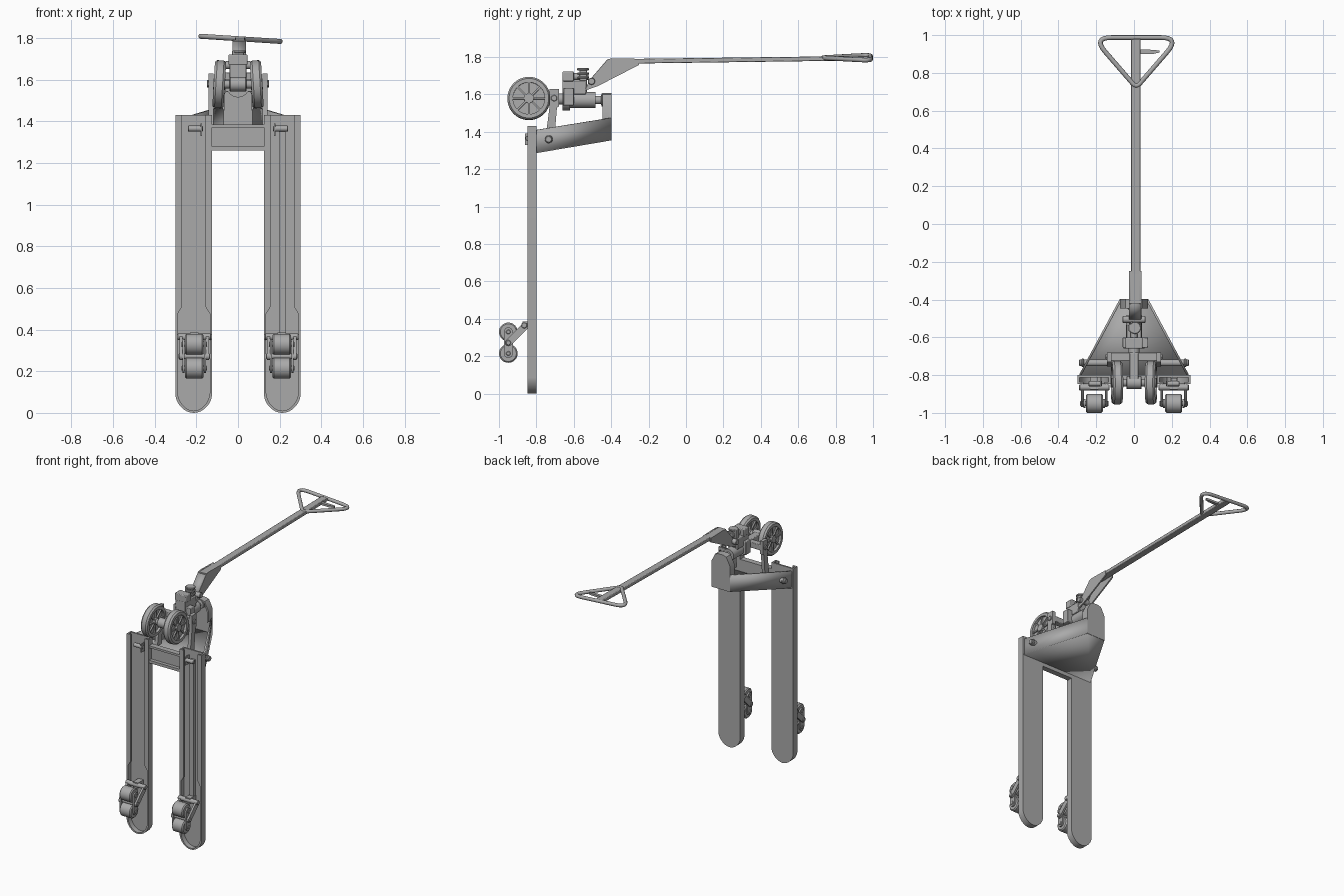
import bpy, bmesh, math
from mathutils import Vector

cube = bpy.data.objects.get("Cube")
if cube:
    bpy.data.objects.remove(cube, do_unlink=True)

steel = bpy.data.materials.new("grey_steel")
steel.use_nodes = True
GREY = (0.4, 0.4, 0.4, 1)
steel.diffuse_color = GREY
steel.node_tree.nodes["Principled BSDF"].inputs["Base Color"].default_value = GREY


def finish(name, bm, loc=(0, 0, 0), rot=(0, 0, 0), bevel=0):
    bmesh.ops.recalc_face_normals(bm, faces=bm.faces)
    me = bpy.data.meshes.new(name)
    bm.to_mesh(me)
    bm.free()
    for p in me.polygons:
        p.use_smooth = True
    me.set_sharp_from_angle(angle=math.radians(32))
    me.materials.append(steel)
    ob = bpy.data.objects.new(name, me)
    ob.location, ob.rotation_euler = loc, rot
    bpy.context.collection.objects.link(ob)
    if bevel:
        mod = ob.modifiers.new("bevel", "BEVEL")
        mod.width, mod.segments = bevel, 2
    return ob


def prism(name, pts, axis, a, b, **kw):
    """Extrude a flat outline along an axis, from a to b."""
    place = {"x": lambda p, t: (t, p[0], p[1]),
             "y": lambda p, t: (p[0], t, p[1]),
             "z": lambda p, t: (p[0], p[1], t)}[axis]
    bm = bmesh.new()
    face = bm.faces.new([bm.verts.new(place(p, a)) for p in pts])
    geo = bmesh.ops.extrude_face_region(bm, geom=[face])["geom"]
    shift = Vector(place((0, 0), b - a))
    bmesh.ops.translate(bm, vec=shift, verts=[v for v in geo if isinstance(v, bmesh.types.BMVert)])
    return finish(name, bm, **kw)


def box(name, x0, x1, y0, y1, z0, z1, **kw):
    return prism(name, [(x0, y0), (x1, y0), (x1, y1), (x0, y1)], "z", z0, z1, **kw)


def lathe(name, profile, loc, axis, segs=32, tilt=0):
    """Spin (radius, position) pairs about an axis through loc."""
    bm = bmesh.new()
    vs = [bm.verts.new((r, 0, h)) for r, h in profile]
    es = [bm.edges.new(pair) for pair in zip(vs, vs[1:])]
    bmesh.ops.spin(bm, geom=vs + es, cent=(0, 0, 0), axis=(0, 0, 1), angle=math.tau, steps=segs)
    bmesh.ops.remove_doubles(bm, verts=bm.verts, dist=1e-5)
    rot = {"x": (0, math.pi / 2 + tilt, 0), "y": (-math.pi / 2, 0, 0), "z": (0, 0, 0)}[axis]
    return finish(name, bm, loc, rot)


def rod(name, r, half, loc, axis, segs=20, c=0.003):
    return lathe(name, [(0, -half), (r - c, -half), (r, c - half), (r, half - c), (r - c, half), (0, half)],
                 loc, axis, segs)


def capsule(p, q, r, n=8):
    """Outline of a round-ended bar from p to q."""
    a = math.atan2(q[1] - p[1], q[0] - p[0])
    pts = []
    for c, start in ((q, a - math.pi / 2), (p, a + math.pi / 2)):
        for i in range(n + 1):
            t = start + math.pi * i / n
            pts.append((c[0] + r * math.cos(t), c[1] + r * math.sin(t)))
    return pts


def sheet(name, pts, thick=0.012):
    bm = bmesh.new()
    bm.faces.new([bm.verts.new(p) for p in pts])
    ob = finish(name, bm)
    mod = ob.modifiers.new("thickness", "SOLIDIFY")
    mod.thickness, mod.offset = thick, 0
    return ob


# Forks: shallow channels with folded lips and rounded tips
HALF = 0.0875
TOP = 1.43
tip = [(HALF * math.cos(t), 0.085 - 0.085 * math.sin(t) ** 1.2)
       for t in (math.pi * i / 16 for i in range(17))]
for s, side in ((-1, "right"), (1, "left")):
    cx = 0.2125 * s
    outline = [(HALF, TOP)] + tip + [(-HALF, TOP)]
    inner = [(x * 0.88, z if z == TOP else z + 0.01) for x, z in outline]
    at = (cx, 0, 0)
    prism(side + "_fork_plate", outline, "y", -0.812, -0.8, loc=at)
    prism(side + "_fork_wall", outline + inner[::-1], "y", -0.847, -0.81, loc=at)
    for e in (-1, 1):
        lip = [(HALF * e, TOP), (0.056 * e, TOP), (0.056 * e, 0.51), (HALF * e, 0.46)]
        prism(side + "_fork_lip", lip, "y", -0.847, -0.837, loc=at)
    # Short pin and collar at the fork top
    rod(side + "_fork_pin", 0.014, 0.036, (0.205 * s, -0.845, 1.365), "x")
    box(side + "_pin_collar", cx - 0.04 * s, cx - 0.033 * s, -0.86, -0.81, 1.33, 1.39)

    # Twin load rollers on a rocking link
    rx = 0.21 * s
    for z in (0.33, 0.215):
        rod(side + "_load_roller", 0.05, 0.045, (rx, -0.95, z), "x", 32, 0.007)
        rod(side + "_roller_axle", 0.012, 0.062, (rx, -0.95, z), "x")
    for e in (-1, 1):
        x = rx + 0.052 * e
        prism(side + "_roller_link", capsule((-0.95, 0.33), (-0.95, 0.215), 0.024), "x", x - 0.005, x + 0.005)
        x = rx + 0.063 * e
        prism(side + "_roller_arm", capsule((-0.95, 0.272), (-0.86, 0.36), 0.019), "x", x - 0.007, x + 0.007)
    rod(side + "_rocker_pin", 0.014, 0.075, (rx, -0.95, 0.272), "x")
    rod(side + "_arm_pivot", 0.016, 0.08, (rx, -0.865, 0.365), "x")
    box(side + "_arm_bracket", rx - 0.02, rx + 0.02, -0.875, -0.81, 0.345, 0.385)

# Push rod along the left fork
box("push_rod", 0.197, 0.228, -0.835, -0.815, 0.37, 1.37)

# Cross panel between the forks
box("panel_back", -0.13, 0.13, -0.815, -0.8, 1.26, 1.385)
box("panel_top_rail", -0.13, 0.13, -0.84, -0.8, 1.37, 1.385)
box("panel_bottom_rail", -0.13, 0.13, -0.84, -0.8, 1.26, 1.28)

# Tapered tray joining the forks to the pump
sheet("tray_floor", [(-0.29, -0.8, 1.292), (0.29, -0.8, 1.292), (0.07, -0.4, 1.36), (-0.07, -0.4, 1.36)])
for s in (-1, 1):
    sheet("tray_wall", [(0.285 * s, -0.8, 1.29), (0.07 * s, -0.4, 1.358),
                        (0.07 * s, -0.4, 1.475), (0.285 * s, -0.8, 1.41)])
    rod("tray_pin", 0.018, 0.075, (0.215 * s, -0.735, 1.36), "x")
    rod("tray_pin_head", 0.022, 0.006, (0.272 * s, -0.735, 1.36), "x")

# Upright end cap with folded flange
cap = [(-0.075, 1.355), (0.075, 1.355), (0.075, 1.54), (0.045, 1.6), (0.02, 1.608),
       (-0.02, 1.608), (-0.045, 1.6), (-0.075, 1.54)]
prism("end_cap", cap, "y", -0.41, -0.397)
upper = [(0.075, 1.46)] + cap[2:] + [(-0.075, 1.46)]
prism("end_cap_flange", upper + [(x * 0.85, z - 0.01) for x, z in upper[::-1]], "y", -0.447, -0.405)

# Lift crossmember with arms down to the tray
box("lift_crossmember", -0.14, 0.14, -0.725, -0.68, 1.56, 1.6, bevel=0.004)
for s in (-1, 1):
    x = sorted((0.118 * s, 0.142 * s))
    prism("lift_arm", [(-0.755, 1.35), (-0.705, 1.35), (-0.69, 1.53), (-0.68, 1.535), (-0.68, 1.63),
                       (-0.73, 1.63), (-0.73, 1.53), (-0.74, 1.45)], "x", *x)
    rod("lift_bolt", 0.018, 0.012, (0.138 * s, -0.705, 1.58), "x", 6)

# Steering wheels: tyre, web, hub and spokes, slightly cambered
for s in (-1, 1):
    loc = Vector((0.09 * s, -0.84, 1.578))
    tilt = -0.06 * s
    tyre = [(0.085, -0.027), (0.106, -0.027), (0.115, -0.016), (0.115, 0.016), (0.106, 0.027), (0.085, 0.027)]
    lathe("steer_tyre", tyre + tyre[:1], loc, "x", 40, tilt)
    lathe("steer_web", [(0, -0.01), (0.088, -0.01), (0.088, 0.01), (0, 0.01)], loc, "x", 40, tilt)
    lathe("steer_hub", [(0, -0.028), (0.026, -0.028), (0.026, 0.028), (0, 0.028)], loc, "x", 24, tilt)
    for i in range(4):
        box("steer_spokes", -0.02, 0.02, -0.005, 0.005, -0.087, 0.087,
            loc=loc, rot=(i * math.pi / 4, tilt, 0))
rod("steer_axle", 0.02, 0.085, (0, -0.84, 1.578), "x")
rod("steer_axle_boss", 0.034, 0.04, (0, -0.84, 1.578), "x")
box("steer_yoke", -0.025, 0.025, -0.86, -0.68, 1.55, 1.605, bevel=0.005)

# Hydraulic pump: barrel, ram, valve block and plunger
lathe("pump_barrel", [(0, -0.66), (0.055, -0.66), (0.055, -0.62), (0.043, -0.62), (0.043, -0.485),
                      (0.022, -0.485), (0.022, -0.455), (0.035, -0.45), (0.035, -0.41), (0, -0.41)],
      (0, 0, 1.57), "y")
rod("pump_neck", 0.03, 0.03, (0, -0.67, 1.575), "y")
box("valve_block", -0.06, 0.075, -0.655, -0.6, 1.54, 1.635, bevel=0.004)
box("plunger_base", -0.04, 0.04, -0.66, -0.535, 1.6, 1.675, bevel=0.004)
box("plunger_head", -0.045, 0.045, -0.66, -0.6, 1.67, 1.722, bevel=0.005)
rod("plunger", 0.018, 0.06, (0, -0.58, 1.695), "y")
for i in range(3):
    rod("plunger_ring", 0.032, 0.006, (0.005, -0.55, 1.69 + 0.022 * i), "z")
box("plunger_post", -0.028, 0.028, -0.57, -0.53, 1.61, 1.74, bevel=0.004)

# Handle bracket with pivot bolt
side_shape = [(-0.54, 1.62), (-0.52, 1.67), (-0.42, 1.785), (-0.4, 1.793), (-0.25, 1.79),
              (-0.25, 1.758), (-0.47, 1.645)]
for s in (-1, 1):
    x = 0.006 + 0.028 * s
    prism("bracket_side", side_shape, "x", x - 0.005, x + 0.005)
sheet("bracket_top", [(-0.026, -0.52, 1.664), (0.038, -0.52, 1.664), (0.038, -0.42, 1.78), (-0.026, -0.42, 1.78)], 0.01)
box("bracket_cover", -0.026, 0.038, -0.42, -0.25, 1.782, 1.79)
rod("pivot_bolt", 0.019, 0.06, (0, -0.505, 1.67), "x")

# Long handle tube
prism("handle_tube", [(-0.42, 1.763), (0.98, 1.782), (0.98, 1.806), (-0.42, 1.788)], "x", -0.015, 0.035, bevel=0.004)


# Rounded triangular grip loop
def rounded(corners, cuts, n=8):
    pts = []
    for i, c in enumerate(corners):
        c = Vector(c)
        a = c + (Vector(corners[i - 1]) - c).normalized() * cuts[i]
        b = c + (Vector(corners[(i + 1) % len(corners)]) - c).normalized() * cuts[i]
        for k in range(n + 1):
            t = k / n
            pts.append(a * (1 - t) ** 2 + c * 2 * t * (1 - t) + b * t * t)
    return pts


curve = bpy.data.curves.new("grip_loop", "CURVE")
curve.dimensions = "3D"
curve.bevel_depth, curve.bevel_resolution = 0.0125, 3
loop = rounded([(-0.23, 0.987), (0.23, 0.987), (0, 0.722)], [0.1, 0.1, 0.03])
spline = curve.splines.new("POLY")
spline.points.add(len(loop) - 1)
for p, v in zip(spline.points, loop):
    p.co = (v.x, v.y, 0, 1)
spline.use_cyclic_u = True
curve.materials.append(steel)
grip = bpy.data.objects.new("grip_loop", curve)
grip.location, grip.rotation_euler = (0.012, 0, 1.796), (0, 0.065, 0)
bpy.context.collection.objects.link(grip)

# Release lever beside the tube
prism("release_lever", [(0.03, 0.9), (0.1, 0.9), (0.135, 0.908), (0.135, 0.918), (0.1, 0.922), (0.03, 0.925)],
      "z", 1.784, 1.798)
